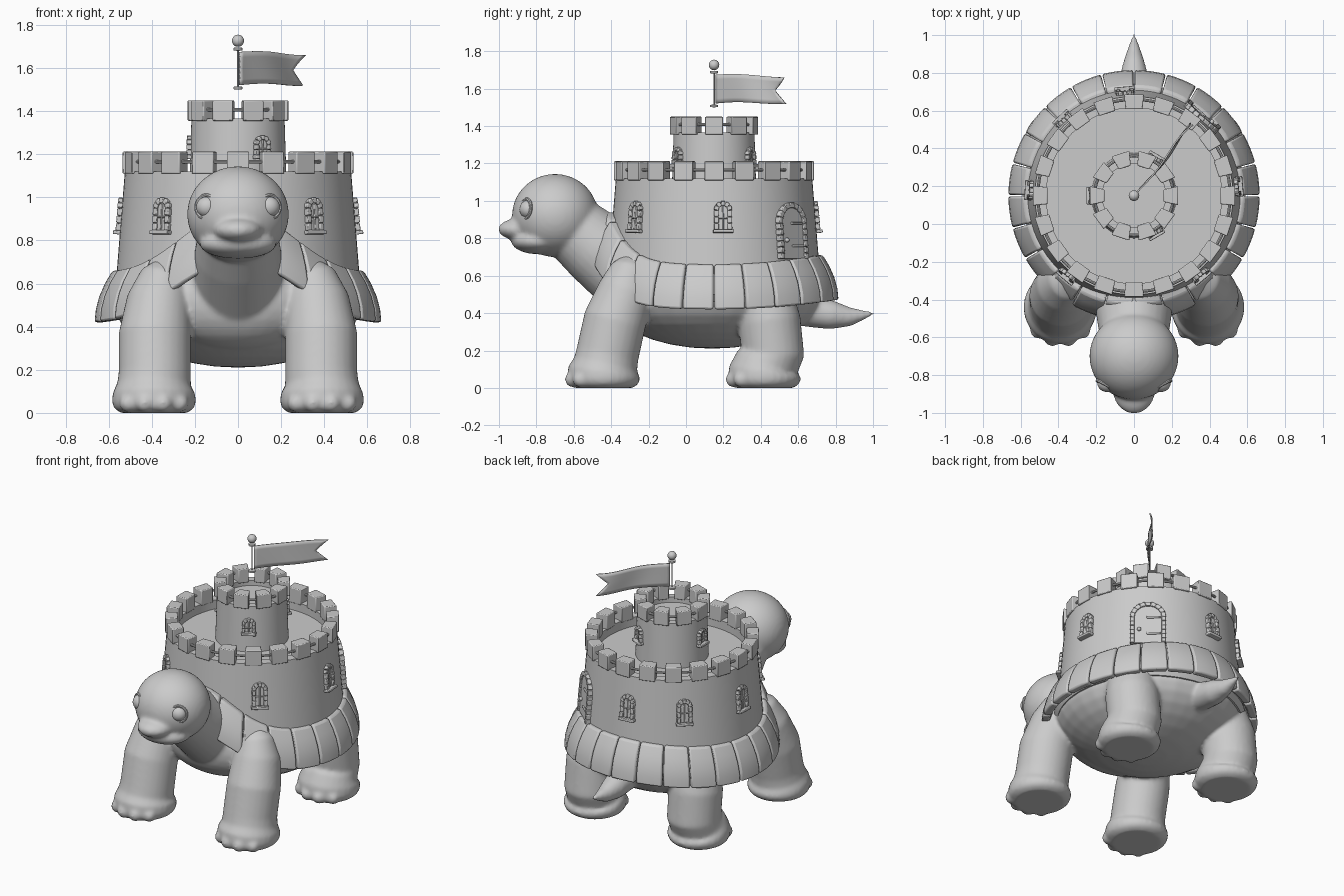
import bpy, bmesh, math
from math import sin, cos, pi, radians
from mathutils import Vector, Matrix

if "Cube" in bpy.data.objects:
    bpy.data.objects.remove(bpy.data.objects["Cube"], do_unlink=True)

GREY = (0.6, 0.6, 0.6, 1)
stone = bpy.data.materials.new("plain_grey")
stone.use_nodes = True
stone.diffuse_color = GREY
stone.node_tree.nodes["Principled BSDF"].inputs["Base Color"].default_value = GREY

CY = 0.15                      # castle axis on y
T = Matrix.Translation
made = []


def finish(bm, name, bevel=0):
    """Turn a bmesh into a named object."""
    bmesh.ops.recalc_face_normals(bm, faces=bm.faces)
    mesh = bpy.data.meshes.new(name)
    bm.to_mesh(mesh)
    bm.free()
    ob = bpy.data.objects.new(name, mesh)
    bpy.context.collection.objects.link(ob)
    mesh.materials.append(stone)
    if bevel:
        mod = ob.modifiers.new("bevel", 'BEVEL')
        mod.width, mod.segments, mod.limit_method = bevel, 2, 'ANGLE'
        mod.angle_limit = radians(40)
    made.append(ob)
    return ob


def ellipsoid(bm, c, r, seg=32):
    bmesh.ops.create_uvsphere(bm, u_segments=seg, v_segments=seg // 2, radius=1,
                              matrix=T(c) @ Matrix.Diagonal((*r, 1)))


def box(bm, m, c, size, turn=0):
    bmesh.ops.create_cube(bm, size=1, matrix=m @ T(c) @ Matrix.Rotation(turn, 4, 'Z')
                          @ Matrix.Diagonal((*size, 1)))


def tube(bm, rings, seg=28):
    """Closed tube through (x, y, z, radius) rings."""
    pts = [Vector(r[:3]) for r in rings]
    loops = []
    for i, p in enumerate(pts):
        d = pts[min(i + 1, len(pts) - 1)] - pts[max(i - 1, 0)]
        q = Vector((0, 0, 1)).rotation_difference(d)
        loops.append([bm.verts.new(p + (q @ Vector((cos(2 * pi * k / seg), sin(2 * pi * k / seg), 0)))
                                   * rings[i][3]) for k in range(seg)])
    for a, b in zip(loops, loops[1:]):
        for k in range(seg):
            n = (k + 1) % seg
            bm.faces.new((a[k], a[n], b[n], b[k]))
    bm.faces.new(loops[0][::-1])
    bm.faces.new(loops[-1])


def lathe(name, profile, closed=False):
    """Spin an (r, z) profile round the castle axis."""
    bm = bmesh.new()
    vs = [bm.verts.new((r, CY, z)) for r, z in profile]
    es = [bm.edges.new(p) for p in zip(vs, vs[1:])]
    if closed:
        es.append(bm.edges.new((vs[-1], vs[0])))
    bmesh.ops.spin(bm, geom=vs + es, cent=(0, CY, 0), axis=(0, 0, 1), angle=2 * pi, steps=72)
    bmesh.ops.remove_doubles(bm, verts=bm.verts, dist=0.0001)
    return finish(bm, name)


def polar(a, r, z):
    return Vector((r * cos(a), CY + r * sin(a), z))


# Body, neck, head, legs and tail blended into one skin
bm = bmesh.new()
ellipsoid(bm, (0, 0.14, 0.5), (0.57, 0.58, 0.29))
ellipsoid(bm, (0, -0.23, 0.52), (0.39, 0.22, 0.23))
tube(bm, [(0, -0.15, 0.46, 0.2), (0, -0.3, 0.6, 0.215), (0, -0.48, 0.75, 0.2), (0, -0.66, 0.9, 0.17)])
ellipsoid(bm, (0, -0.7, 0.922), (0.236, 0.23, 0.222), 48)
ellipsoid(bm, (0, -0.87, 0.848), (0.115, 0.135, 0.062))
ellipsoid(bm, (0, -0.79, 0.785), (0.18, 0.145, 0.07))
tube(bm, [(0, 0.5, 0.46, 0.1), (0, 0.66, 0.41, 0.085), (0, 0.78, 0.39, 0.077),
          (0, 0.88, 0.38, 0.05), (0, 0.95, 0.39, 0.026), (0, 1.01, 0.4, 0.006)])
for side in (-1, 1):
    for fy, lean in ((-0.44, 0.1), (0.42, -0.05)):
        x = side * 0.39
        ly = fy + (0.02 if fy < 0 else 0.045)
        foot = [(x, fy, z, r) for z, r in ((0, 0.155), (0.02, 0.185), (0.05, 0.196), (0.09, 0.192))]
        tube(bm, foot + [
            (x, fy + 0.01, 0.125, 0.172), (x * 0.99, ly, 0.18, 0.168),
            (x * 0.99, ly + lean * 0.4, 0.36, 0.168), (x * 0.94, ly + lean, 0.52, 0.15),
            (x * 0.87, ly + lean * 1.3, 0.63, 0.115), (x * 0.8, ly + lean * 1.5, 0.69, 0.06)])
        for k in range(4):
            a = radians(-90 + (k - 1.5) * 29)
            ellipsoid(bm, (x + 0.17 * cos(a), fy + 0.17 * sin(a), 0.045), (0.045, 0.045, 0.043), 16)
skin = finish(bm, "tortoise_body")
remesh = skin.modifiers.new("blend", 'REMESH')
remesh.mode, remesh.voxel_size, remesh.use_smooth_shade = 'VOXEL', 0.012, True
soft = skin.modifiers.new("soften", 'SMOOTH')
soft.factor, soft.iterations = 0.5, 8

# Eyes with raised lids
for side, word in ((-1, "right"), (1, "left")):
    bm = bmesh.new()
    c = Vector((side * 0.14, -0.842, 0.955))
    ellipsoid(bm, c, (0.054, 0.048, 0.05))
    finish(bm, word + "_eye")
    out = Vector((side * 0.5, -0.85, 0.1)).normalized()
    bpy.ops.mesh.primitive_torus_add(major_radius=0.053, minor_radius=0.009, major_segments=32,
                                     minor_segments=8, location=c + out * 0.017,
                                     rotation=out.to_track_quat('Z', 'Y').to_euler())
    lid = bpy.context.object
    lid.name = word + "_eyelid"
    lid.data.materials.append(stone)
    made.append(lid)

# Shell core
lathe("shell_core", [(0, 0.44), (0.57, 0.46), (0.59, 0.5), (0.565, 0.65), (0, 0.68)])

# Rim plates: one gridded block bent into place all round, rising over the neck
block = bmesh.new()
bmesh.ops.create_cube(block, size=2)
bmesh.ops.subdivide_edges(block, edges=block.edges[:], cuts=3, use_grid_fill=True)
block.verts.index_update()
bm = bmesh.new()
for k in range(24):
    mid = radians(7.5 + 15 * k)
    bent = []
    for v in block.verts:
        u, w, t = v.co
        a = mid + radians(7.2) * u
        front = math.degrees(math.acos(max(-1, min(1, -sin(a)))))
        lift = 0.28 * math.exp(-(front / 35) ** 2) + 0.05 * max(0, sin(a)) ** 2
        r = 0.6 - 0.042 * t + 0.024 * w + 0.02 * (1 - t * t) * (w + 1) / 2
        bent.append(bm.verts.new(polar(a, r, 0.54 + 0.12 * t + lift)))
    for f in block.faces:
        bm.faces.new([bent[v.index] for v in f.verts])
block.free()
finish(bm, "shell_rim_plates", 0.016)

# Castle walls with sunken decks
lathe("castle_wall", [(0, 0.6), (0.567, 0.6), (0.525, 1.12), (0.465, 1.12), (0.465, 1.06), (0, 1.06)])
lathe("tower_wall", [(0, 1.05), (0.226, 1.05), (0.216, 1.365), (0.168, 1.365), (0.168, 1.33), (0, 1.33)])


# Battlements and the rail running through them
def battlements(name, count, half, r0, r1, z0, z1):
    bm = bmesh.new()
    for k in range(count):
        for v in bmesh.ops.create_cube(bm, size=2)["verts"]:
            u, w, t = v.co
            v.co = polar(2 * pi * k / count + radians(half) * u,
                         (r0 + r1) / 2 + w * (r1 - r0) / 2, (z0 + z1) / 2 + t * (z1 - z0) / 2)
    finish(bm, name, 0.005)
    rm, zm = (r0 + r1) / 2 + 0.01, (z0 + z1) / 2 + 0.005
    ring = [(rm + 0.008 * cos(i * pi / 4), zm + 0.008 * sin(i * pi / 4)) for i in range(8)]
    lathe(name + "_rail", ring, True)


battlements("castle_battlements", 20, 5.6, 0.46, 0.538, 1.11, 1.212)
battlements("tower_battlements", 10, 12, 0.16, 0.239, 1.355, 1.45)


# Stone arches for windows and the door
def wall_frame(deg, r, z, tilt):
    a = radians(deg)
    out = Vector((cos(a), sin(a), tilt)).normalized()
    across = Vector((-sin(a), cos(a), 0))
    m = Matrix((across, out.cross(across), out)).transposed().to_4x4()
    return T(polar(a, r, z)) @ m


def arch(bm, m, w, h, s, arch_stones):
    n = max(2, round(h / s / 1.2))
    for i in range(n):
        for sx in (-1, 1):
            box(bm, m, (sx * w, (i + 0.5) * h / n, 0), (s, h / n * 0.94, 0.04))
    for j in range(arch_stones):
        a = (j + 0.5) * pi / arch_stones
        box(bm, m, (w * cos(a), h + w * sin(a), 0), (s, w * pi / arch_stones, 0.04), a)
    # infill panel
    box(bm, m, (0, h / 2, 0), (2 * w, h, 0.018))
    bmesh.ops.create_cone(bm, cap_ends=True, segments=24, radius1=w, radius2=w, depth=0.018,
                          matrix=m @ T((0, h, 0)))


def window(name, deg, r, z, tilt, w, h, s):
    bm = bmesh.new()
    m = wall_frame(deg, r, z, tilt)
    arch(bm, m, w, h, s, 5)
    box(bm, m, (0, -0.008, 0.004), (2 * w + s * 1.4, 0.018, 0.055))
    box(bm, m, (0, (h + w) / 2, 0), (0.008, h + w, 0.026))
    box(bm, m, (0, h * 0.6, 0), (2 * w, 0.008, 0.026))
    finish(bm, name, 0.005)


for i, deg in enumerate((-130, -50, 5, 95, 133, 177)):
    window(f"castle_window_{i + 1}", deg, 0.547, 0.845, 0.08, 0.036, 0.105, 0.025)
for i, deg in enumerate((-60, 60, 180)):
    window(f"tower_window_{i + 1}", deg, 0.22, 1.195, 0.03, 0.032, 0.05, 0.02)

# Door with strap hinges and a handle
bm = bmesh.new()
m = wall_frame(49, 0.559, 0.69, 0.08)
arch(bm, m, 0.097, 0.19, 0.028, 9)
for y in (0.07, 0.19):
    box(bm, m, (0.035, y, 0.01), (0.09, 0.014, 0.014))
bmesh.ops.create_uvsphere(bm, u_segments=12, v_segments=8, radius=0.013, matrix=m @ T((-0.055, 0.1, 0.014)))
finish(bm, "castle_door", 0.004)

# Flagpole, finial and swallow-tailed flag
lathe("flagpole", [(0, 1.5), (0.022, 1.502), (0.022, 1.513), (0.004, 1.515),
                   (0.004, 1.68), (0.022, 1.683), (0.022, 1.694), (0, 1.696)])
bm = bmesh.new()
ellipsoid(bm, (0, CY, 1.727), (0.028, 0.028, 0.028), 24)
finish(bm, "pole_finial")
bm = bmesh.new()
bmesh.ops.create_grid(bm, x_segments=20, y_segments=6, size=1)
along = Vector((0.65, 0.76, 0))
for v in bm.verts:
    s = v.co.y
    u = (v.co.x + 1) / 2 * (1 - 0.16 * (1 - abs(s)))
    wave = 0.022 * sin(u * 5.5 + s * 0.5) * u
    v.co = (Vector((0.008, CY + 0.01, 1.598 - 0.003 * u + 0.006 * sin(5 * u) + s * (0.077 - 0.006 * u)))
            + along * u * 0.475 + Vector((0.76, -0.65, 0)) * wave)
flag = finish(bm, "flag")
thick = flag.modifiers.new("thickness", 'SOLIDIFY')
thick.thickness, thick.offset = 0.008, 0

# Smooth shading with crisp edges
for ob in bpy.context.view_layer.objects:
    ob.select_set(ob in made)
bpy.context.view_layer.objects.active = skin
bpy.ops.object.shade_smooth_by_angle(angle=radians(35))
